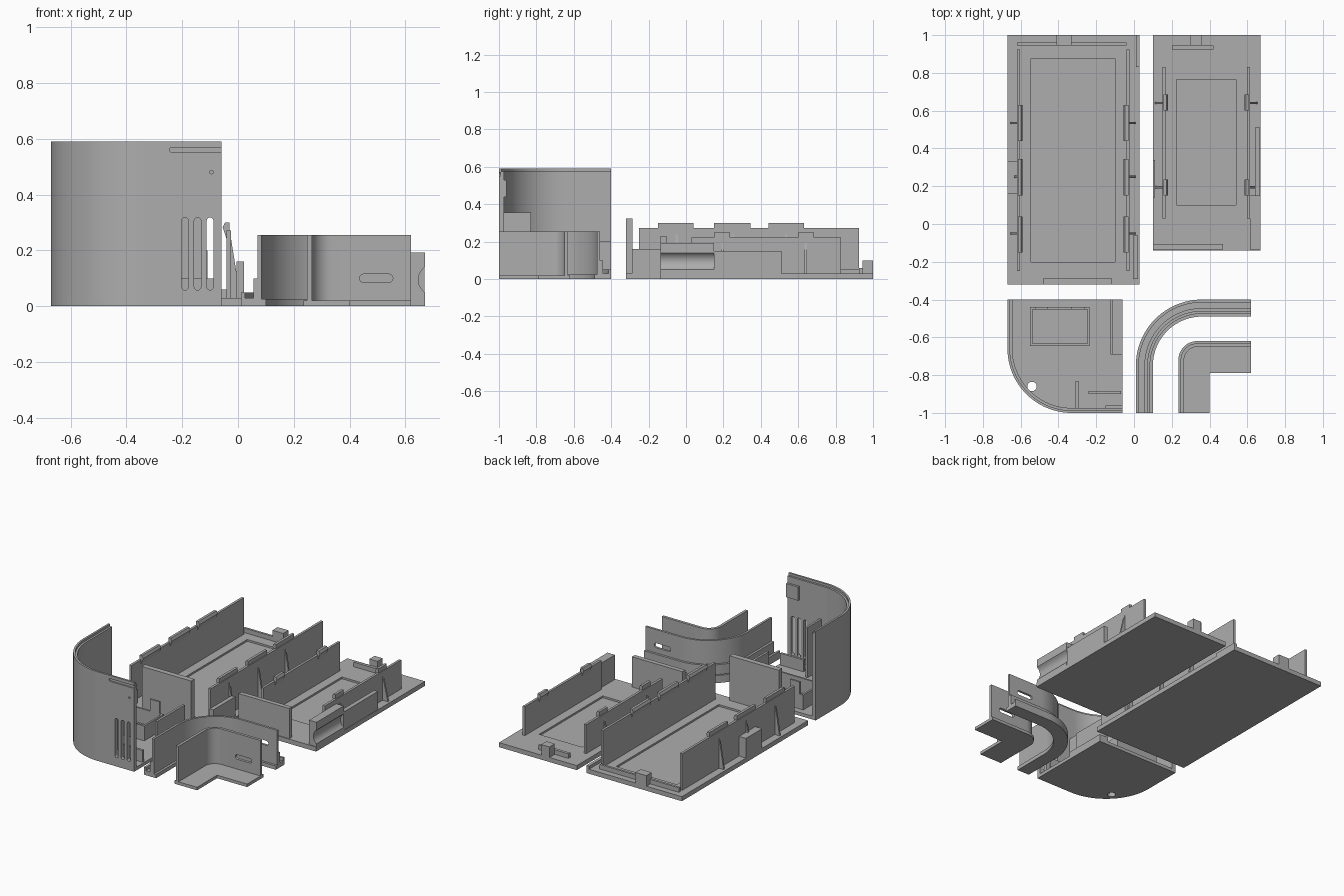
import bpy, bmesh, math
from mathutils import Vector

if "Cube" in bpy.data.objects:
    bpy.data.objects.remove(bpy.data.objects["Cube"])

grey = bpy.data.materials.new("plain_grey")
grey.diffuse_color = (0.42, 0.42, 0.42, 1)
grey.use_nodes = True
grey.node_tree.nodes["Principled BSDF"].inputs["Base Color"].default_value = grey.diffuse_color


def finish(name, bm):
    bmesh.ops.recalc_face_normals(bm, faces=bm.faces)
    me = bpy.data.meshes.new(name)
    bm.to_mesh(me)
    bm.free()
    ob = bpy.data.objects.new(name, me)
    bpy.context.collection.objects.link(ob)
    me.materials.append(grey)
    return ob


def prism(name, pts, axis, a, b):
    """Extrude a 2D outline along an axis from a to b."""
    place = {'x': lambda p, t: (t, p[0], p[1]),
             'y': lambda p, t: (p[0], t, p[1]),
             'z': lambda p, t: (p[0], p[1], t)}[axis]
    bm = bmesh.new()
    lo = [bm.verts.new(place(p, a)) for p in pts]
    hi = [bm.verts.new(place(p, b)) for p in pts]
    bm.faces.new(lo)
    bm.faces.new(hi)
    n = len(pts)
    for i in range(n):
        bm.faces.new((lo[i], lo[(i + 1) % n], hi[(i + 1) % n], hi[i]))
    return finish(name, bm)


def box(name, x0, x1, y0, y1, z0, z1):
    return prism(name, [(x0, y0), (x1, y0), (x1, y1), (x0, y1)], 'z', z0, z1)


def arc(cx, cy, r, a0, a1, n=20):
    return [(cx + r * math.cos(math.radians(a0 + (a1 - a0) * i / n)),
             cy + r * math.sin(math.radians(a0 + (a1 - a0) * i / n))) for i in range(n + 1)]


def slot(cx, cz, w, h):
    """Stadium outline."""
    r = min(w, h) / 2
    if h > w:
        return arc(cx, cz + h / 2 - r, r, 0, 180, 8) + arc(cx, cz - h / 2 + r, r, 180, 360, 8)
    return arc(cx + w / 2 - r, cz, r, -90, 90, 8) + arc(cx - w / 2 + r, cz, r, 90, 270, 8)


def cut(ob, cutter):
    m = ob.modifiers.new("cut", 'BOOLEAN')
    m.operation, m.solver, m.object = 'DIFFERENCE', 'EXACT', cutter
    bpy.context.view_layer.objects.active = ob
    bpy.ops.object.modifier_apply(modifier=m.name)
    bpy.data.objects.remove(cutter)


def sweep(name, path, profile, side):
    """Sweep a closed (inset, height) profile along a flat path; side = +1 left, -1 right."""
    bm = bmesh.new()
    pts = [Vector(p) for p in path]
    rings = []
    for i, p in enumerate(pts):
        if i == 0:
            t = pts[1] - p
        elif i == len(pts) - 1:
            t = p - pts[-2]
        else:
            t = (pts[i + 1] - p).normalized() + (p - pts[i - 1]).normalized()
        t.normalize()
        if abs(t.x) < 0.06:
            t = Vector((0, math.copysign(1, t.y)))
        if abs(t.y) < 0.06:
            t = Vector((math.copysign(1, t.x), 0))
        nrm = Vector((-t.y, t.x)) * side
        rings.append([bm.verts.new((p.x + nrm.x * d, p.y + nrm.y * d, z)) for d, z in profile])
    n = len(profile)
    for a, b in zip(rings, rings[1:]):
        for j in range(n):
            bm.faces.new((a[j], a[(j + 1) % n], b[(j + 1) % n], b[j]))
    bm.faces.new(rings[0])
    bm.faces.new(rings[-1])
    return finish(name, bm)


def smooth(ob):
    bpy.ops.object.select_all(action='DESELECT')
    ob.select_set(True)
    bpy.context.view_layer.objects.active = ob
    bpy.ops.object.shade_smooth_by_angle(angle=math.radians(30))


def tray(tag, base, recess, walls, y0, y1, top, ribs, tabs, foot):
    """Rectangular tray: recessed floor, two long walls, ribs outside, clips on top."""
    floor = box(tag + "_floor", *base, 0, 0.03)
    cut(floor, box("cutter", *recess, 0.018, 0.1))
    for side, x, s in (("left", walls[0], -1), ("right", walls[1], 1)):
        xi = x - s * 0.016
        box(f"{tag}_{side}_wall", min(x, xi), max(x, xi), y0, y1, 0.025, top)
        for i, y in enumerate(ribs):
            prism(f"{tag}_{side}_rib_{i}", [(x, 0.025), (x + s * foot, 0.025), (x, top - 0.03)],
                  'y', y - 0.006, y + 0.006)
        for i, (a, b) in enumerate(tabs):
            xc = x - s * 0.03
            prism(f"{tag}_{side}_clip_{i}", [(x - s * 0.005, top - 0.03), (x - s * 0.005, top + 0.028),
                  (xc + s * 0.008, top + 0.028), (xc, top + 0.01), (xi, top - 0.03)], 'y', a, b)


# Large tray
tray("large_tray", (-0.67, 0.03, -0.32, 1.0), (-0.545, -0.1, -0.2, 0.875), (-0.62, -0.025),
     -0.25, 0.925, 0.272, (-0.05, 0.25, 0.535), ((-0.15, 0.04), (0.15, 0.345), (0.44, 0.63)), 0.035)
box("large_end_plate", -0.48, -0.12, -0.32, -0.285, 0.025, 0.325)
box("large_side_plate", -0.005, 0.022, -0.29, -0.06, 0.025, 0.16)
box("large_side_box", -0.67, -0.62, 0.16, 0.33, 0.025, 0.16)
box("large_back_lip", -0.62, -0.04, 0.945, 0.96, 0.025, 0.06)
box("large_back_catch", -0.41, -0.33, 0.945, 1.0, 0.025, 0.1)
box("large_corner_lip", 0.01, 0.03, 0.83, 1.0, 0.025, 0.05)

# Small tray
tray("small_tray", (0.1, 0.67, -0.14, 1.0), (0.225, 0.54, 0.1, 0.765), (0.15, 0.615),
     0.03, 0.83, 0.222, (0.195, 0.64), ((0.15, 0.235), (0.6, 0.685)), 0.04)
box("small_end_plate", 0.1, 0.47, -0.135, -0.105, 0.025, 0.23)
grip = [(0.615, 0.025), (0.67, 0.025), (0.67, 0.05)] + \
    arc(0.70, 0.095, 0.054, 236, 124, 12) + [(0.67, 0.14), (0.67, 0.192), (0.615, 0.192)]
smooth(prism("small_grip_block", grip, 'y', -0.135, 0.15))
box("small_side_box", 0.64, 0.668, 0.15, 0.51, 0.025, 0.15)
box("small_left_box", 0.1, 0.112, 0.14, 0.34, 0.025, 0.1)
box("small_back_lip", 0.2, 0.42, 0.925, 0.945, 0.025, 0.06)
box("small_back_catch", 0.3, 0.36, 0.945, 1.0, 0.025, 0.1)

# Curved housing: floor with screw hole, tall wall with vents and a groove
outer = [(-0.67, -0.4)] + arc(-0.33, -0.66, 0.34, 180, 270, 24) + [(-0.06, -1.0)]
floor = prism("housing_floor", outer + [(-0.06, -0.4)], 'z', 0, 0.022)
cut(floor, prism("cutter", arc(-0.54, -0.86, 0.025, 0, 345, 23), 'z', -0.1, 0.1))
wall = sweep("housing_wall", outer,
             [(0, 0.01), (0.026, 0.01), (0.026, 0.575), (0.013, 0.575), (0.013, 0.59), (0, 0.59)], 1)
for x in (-0.19, -0.145, -0.1):
    cut(wall, prism("cutter", slot(x, 0.188, 0.024, 0.26), 'y', -1.1, -0.9))
cut(wall, prism("cutter", slot(-0.14, 0.56, 0.21, 0.018), 'y', -1.1, -0.992))
cut(wall, prism("cutter", slot(-0.095, 0.48, 0.012, 0.0121), 'y', -1.1, -0.9))
smooth(wall)
box("housing_bracket", -0.15, -0.06, -0.976, -0.96, 0.44, 0.53)
box("housing_divider", -0.31, -0.295, -0.976, -0.83, 0.02, 0.355)
box("housing_inner_plate", -0.24, -0.07, -0.9, -0.885, 0.02, 0.1)
box("housing_side_plate", -0.125, -0.11, -0.69, -0.4, 0.02, 0.2)
box("housing_side_step", -0.11, -0.06, -0.69, -0.4, 0.02, 0.05)
# Shallow compartment in the housing
for i, (x0, x1, y0, y1) in enumerate(((-0.55, -0.235, -0.645, -0.633), (-0.55, -0.235, -0.452, -0.44),
                                      (-0.55, -0.538, -0.633, -0.452), (-0.247, -0.235, -0.633, -0.452))):
    box(f"compartment_wall_{i}", x0, x1, y0, y1, 0.02, 0.12)
for i, x in enumerate((-0.49, -0.295)):
    box(f"compartment_clip_{i}", x - 0.035, x + 0.035, -0.452, -0.44, 0.12, 0.2)

# Outer curved cover with stepped foot
path = [(0.01, -1.0)] + arc(0.36, -0.75, 0.35, 180, 90, 24) + [(0.62, -0.4)]
cover = sweep("curved_cover", path,
              [(0, 0), (0.09, 0), (0.09, 0.025), (0.075, 0.025), (0.075, 0.255), (0.06, 0.255),
               (0.06, 0.1), (0.045, 0.1), (0.045, 0.03), (0.015, 0.03), (0.015, 0.05), (0, 0.05)], -1)
cut(cover, prism("cutter", slot(0.495, 0.15, 0.12, 0.03), 'y', -0.52, -0.44))
smooth(cover)

# Inner corner cover: thin upright wall on an L-shaped foot
path = [(0.235, -1.0)] + arc(0.335, -0.72, 0.1, 180, 90, 12) + [(0.62, -0.62)]
prism("corner_foot", path + [(0.62, -0.79), (0.4, -0.79), (0.4, -1.0)], 'z', 0, 0.02)
corner = sweep("corner_wall", path,
               [(0.012, 0.01), (0.03, 0.01), (0.03, 0.255), (0.012, 0.255)], -1)
cut(corner, prism("cutter", slot(0.495, 0.1, 0.12, 0.03), 'y', -0.7, -0.6))
smooth(corner)
